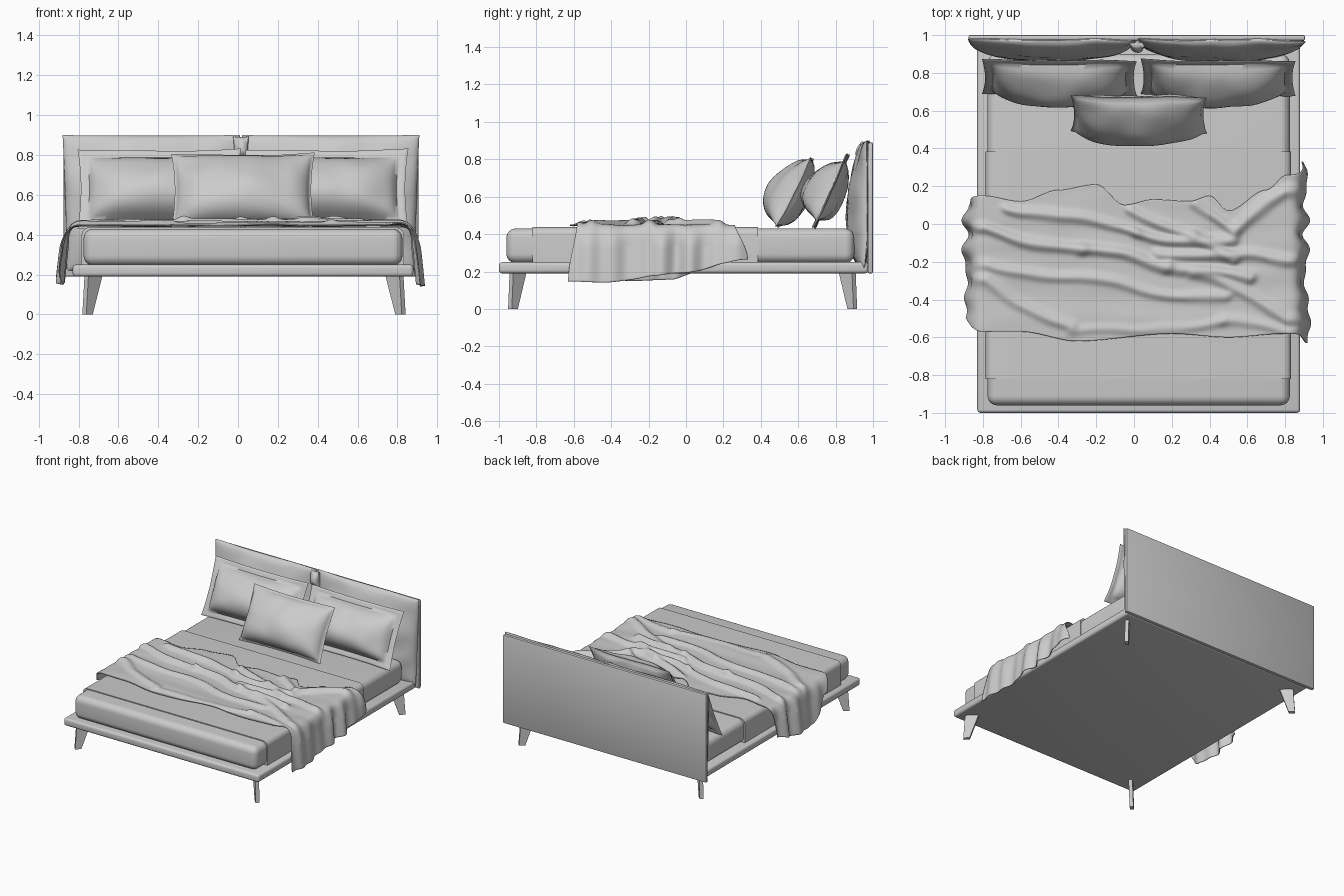
import bpy, bmesh, math
from mathutils import Vector, noise

if "Cube" in bpy.data.objects:
    bpy.data.objects.remove(bpy.data.objects["Cube"])

CX = 0.025  # the bed base sits slightly right of centre


def finish(name, bm, angle=40):
    bmesh.ops.recalc_face_normals(bm, faces=bm.faces)
    me = bpy.data.meshes.new(name)
    bm.to_mesh(me)
    bm.free()
    ob = bpy.data.objects.new(name, me)
    bpy.context.collection.objects.link(ob)
    bpy.ops.object.select_all(action='DESELECT')
    bpy.context.view_layer.objects.active = ob
    ob.select_set(True)
    bpy.ops.object.shade_smooth_by_angle(angle=math.radians(angle))
    return ob


def box(name, lo, hi, bevel, segs=4, only_y=False):
    bm = bmesh.new()
    bmesh.ops.create_cube(bm, size=1)
    for v in bm.verts:
        v.co = Vector([(a + b) / 2 + c * (b - a) for a, b, c in zip(lo, hi, v.co)])
    edges = bm.edges[:]
    if only_y:  # round just the long top edges
        edges = [e for e in edges if all(abs(v.co.z - hi[2]) < 1e-5 for v in e.verts)
                 and abs(e.verts[0].co.x - e.verts[1].co.x) < 1e-5]
    bmesh.ops.bevel(bm, geom=edges, offset=bevel, segments=segs, profile=0.5, affect='EDGES')
    return finish(name, bm)


def grid(bm, nu, nv, fn):
    rows = [[bm.verts.new(fn(i / nu, j / nv)) for j in range(nv + 1)] for i in range(nu + 1)]
    for i in range(nu):
        for j in range(nv):
            bm.faces.new((rows[i][j], rows[i + 1][j], rows[i + 1][j + 1], rows[i][j + 1]))


def pillow(name, centre, w, h, front, back, lean, flange=0.0, pinch=0.05, sag=0.35, taper=0.0):
    c, s = math.cos(lean), math.sin(lean)
    bm = bmesh.new()
    for depth in (front, -back):
        def fn(i, j):
            # denser rows near the seams
            u, v = -math.cos(math.pi * i), -math.cos(math.pi * j)
            bu = min(1, abs(u) / (1 - flange / w * 2))
            bv = min(1, abs(v) / (1 - flange / h * 2))
            f = ((1 - bu * bu) * (1 - bv * bv)) ** 0.5
            x = u * w / 2 * (1 - pinch * (1 - v * v)) * (1 - taper * (1 - v) / 2)
            z = v * h / 2 * (1 - pinch * (1 - u * u))
            n = depth * f * (1 - sag * v)
            n += 0.012 * noise.noise(Vector((x * 7 + centre[0] * 9, z * 7, depth))) * min(1, f * 2)
            n += 0.008 * math.sin(u * 5 + v * 3 + centre[0]) * abs(u)  * abs(v)
            rim = 1 - max(abs(u), abs(v))
            n += math.copysign(0.005, depth) * min(1, rim * 30)
            return (centre[0] + x, centre[1] + z * s - n * c, centre[2] + z * c + n * s)
        grid(bm, 40, 30, fn)
    bmesh.ops.remove_doubles(bm, verts=bm.verts, dist=0.0008)
    return finish(name, bm, 60)


# Base platform, headboard panel, mattress and bed cover
box("platform", (-0.83, -1.0, 0.19), (0.88, 0.975, 0.25), 0.018)
box("headboard_panel", (-0.875, 0.972, 0.19), (0.905, 1.0, 0.89), 0.008, 2)
box("mattress", (-0.775, -0.96, 0.245), (0.825, 0.9, 0.43), 0.05, 6)
box("bed_cover", (-0.785, -0.82, 0.25), (0.832, 0.385, 0.437), 0.04, 6, True)

# Splayed blade legs, set on the diagonals
for sx, side in ((-1, "left"), (1, "right")):
    for sy, end in ((-1, "front"), (1, "back")):
        d = Vector((sx, sy, 0)).normalized()
        p = Vector((-d.y, d.x, 0)) * 0.014
        oy = -0.018
        bm = bmesh.new()
        rings = []
        for rx, ry, z, half in ((0.785, 0.907, 0, 0.023), (0.755, 0.88, 0.195, 0.05)):
            o = Vector((CX + 0.005 + sx * rx, oy + sy * ry, z))
            rings.append([bm.verts.new(o + d * a * half + p * b)
                          for a, b in ((-1, -1), (1, -1), (1, 1), (-1, 1))])
        lo, hi = rings
        bm.faces.new(lo)
        bm.faces.new(hi)
        for k in range(4):
            bm.faces.new((lo[k], lo[(k + 1) % 4], hi[(k + 1) % 4], hi[k]))
        finish(f"{end}_{side}_leg", bm, 20)

# Headboard cushions with a tuft of fabric in the gap
for side, x in (("left", -0.435), ("right", 0.465)):
    pillow(f"headboard_cushion_{side}", (x, 0.966, 0.56), 0.89, 0.68, 0.1, 0.01,
           0.02, pinch=0.006, sag=0.2, taper=0.05)
pillow("headboard_tuft", (0.015, 0.95, 0.84), 0.08, 0.11, 0.035, 0.02, 0, pinch=0.1)

# Pillows: two flanged ones at the back, a smaller one in front
for side, x in (("left", -0.395), ("right", 0.445)):
    pillow(f"back_pillow_{side}", (x, 0.775, 0.63), 0.82, 0.44, 0.135, 0.075,
           math.radians(25), flange=0.05, pinch=0.04)
pillow("front_pillow", (CX, 0.58, 0.622), 0.72, 0.42, 0.135, 0.075, math.radians(27),
       flange=0.012, pinch=0.05)


def keyed(keys, x):
    for (a, p), (b, q) in zip(keys, keys[1:]):
        if x <= b:
            t = max(0, (x - a) / (b - a))
            return p + (q - p) * t * t * (3 - 2 * t)
    return keys[-1][1]


# Throw blanket: outline keys, crease lines (x0, y0, x1, y1, height)
HEAD = [(-1.09, .1), (-.8, .15), (-.6, .12), (-.4, .18), (-.2, .21), (-.05, .1), (.1, .13),
        (.3, .12), (.4, .15), (.5, .07), (.7, .18), (.81, .26), (1.11, .33)]
FOOT = [(-1.09, -.5), (-.8, -.57), (-.6, -.57), (-.3, -.62), (.2, -.58), (.5, -.6),
        (.8, -.58), (1.11, -.63)]
HANG_L = [(0, .14), (.3, .34), (.7, .33), (1, .28)]
HANG_R = [(0, .34), (.2, .345), (.6, .3), (1, .225)]
CREASES = [(-.8, -.02, -.3, -.15, .03), (-.3, -.15, .15, -.2, .035), (.15, -.2, .6, -.3, .035),
           (-.65, .1, 0, -.05, .025), (0, -.05, .5, -.1, .035), (0, .08, .3, -.05, .025),
           (.3, -.05, .5, -.2, .03), (.35, .12, .52, -.05, .025), (.52, -.06, .88, .22, .03),
           (-.8, -.3, -.3, -.55, .02), (-.8, -.22, .5, -.4, .02), (.3, -.25, .85, -.5, .025),
           (.1, -.14, .85, -.2, .03), (-.3, -.58, .5, -.52, .012), (.5, -.52, .85, -.56, .015)]
LEFT, RIGHT = -0.79, 0.81


def crease_height(x, y):
    x += 0.03 * math.sin(y * 9)
    y += 0.02 * math.sin(x * 8) + 0.02 * noise.noise(Vector((x * 5, y * 5, 3)))
    total = 0
    for x0, y0, x1, y1, a in CREASES:
        dx, dy = x1 - x0, y1 - y0
        t = min(1, max(0, ((x - x0) * dx + (y - y0) * dy) / (dx * dx + dy * dy)))
        dist = math.hypot(x - x0 - t * dx, y - y0 - t * dy)
        total += a * math.exp(-(dist / 0.026) ** 2)
    return 0.055 * math.tanh(total / 0.055)


def drape(i, j):
    # first and last fifth of the width hang over the sides
    if i < 0.2:
        sgn, k, edge, hang = -1, 1 - i / 0.2, LEFT, HANG_L
    elif i > 0.8:
        sgn, k, edge, hang = 1, (i - 0.8) / 0.2, RIGHT, HANG_R
    else:
        sgn, k, edge, hang = 0, 0, LEFT + (RIGHT - LEFT) * (i - 0.2) / 0.6, HANG_R
    c = edge + sgn * k * 0.3
    foot, head = keyed(FOOT, c), keyed(HEAD, c)
    y = foot + (head - foot) * j
    e = keyed(hang, j) * k
    out = 0.07 * (1 - math.exp(-e / 0.04)) + 0.1 * e
    fold = math.sin(y * 24 + 2 * e + 2 * math.sin(y * 7)) + 0.5 * math.sin(y * 47 + 1)
    out += 0.014 * fold * min(1, e / 0.15)
    drop = e - 0.04 * (1 - math.exp(-e / 0.04))
    bump = crease_height(edge, y) * math.exp(-e / 0.12)
    bump += 0.006 * noise.noise(Vector((c * 3, y * 9, 0)))
    return (edge + sgn * out, y, 0.447 + bump - drop)


bm = bmesh.new()
grid(bm, 180, 110, drape)
throw = finish("throw_blanket", bm, 60)
solid = throw.modifiers.new("thickness", 'SOLIDIFY')
solid.thickness = 0.006
solid.offset = 0
